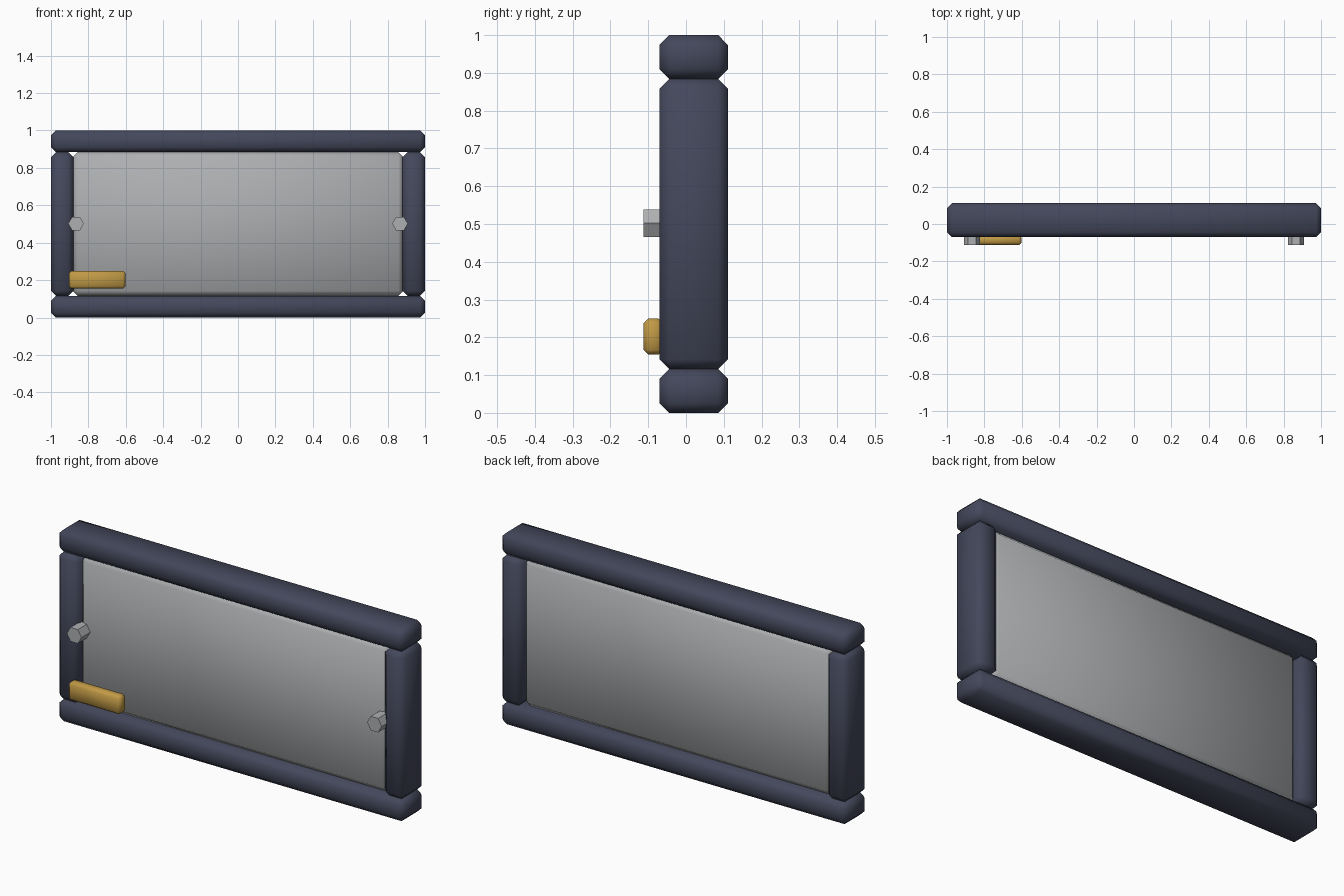
import bpy, bmesh, math

if "Cube" in bpy.data.objects:
    bpy.data.objects.remove(bpy.data.objects["Cube"])


def material(name, rgb):
    m = bpy.data.materials.new(name)
    m.diffuse_color = (*rgb, 1)
    m.use_nodes = True
    m.node_tree.nodes["Principled BSDF"].inputs["Base Color"].default_value = m.diffuse_color
    return m


NAVY = material("navy", (0.058, 0.064, 0.105))
GREY = material("light grey", (0.42, 0.43, 0.44))
GOLD = material("gold", (0.53, 0.32, 0.06))


def add_object(name, bm, mat, smooth):
    me = bpy.data.meshes.new(name)
    bm.to_mesh(me)
    bm.free()
    for p in me.polygons:
        p.use_smooth = smooth
    me.materials.append(mat)
    ob = bpy.data.objects.new(name, me)
    bpy.context.collection.objects.link(ob)
    return ob


def box(name, xs, ys, zs, bevel, mat):
    """Box between the given limits with single-step chamfers and soft shading."""
    bm = bmesh.new()
    bmesh.ops.create_cube(bm, size=1)
    for v in bm.verts:
        v.co = [lim[0] if c < 0 else lim[1] for c, lim in zip(v.co, (xs, ys, zs))]
    bmesh.ops.bevel(bm, geom=bm.edges[:], offset=bevel, segments=1,
                    affect='EDGES', profile=0.5)
    return add_object(name, bm, mat, True)


DEPTH = (-0.07, 0.111)
# Frame rails and stiles
box("bottom_rail", (-1, 1), DEPTH, (0, 0.116), 0.026, NAVY)
box("top_rail", (-1, 1), DEPTH, (0.884, 1), 0.026, NAVY)
box("left_stile", (-1, -0.88), DEPTH, (0.116, 0.884), 0.026, NAVY)
box("right_stile", (0.88, 1), DEPTH, (0.116, 0.884), 0.026, NAVY)

# Recessed panel filling the frame
box("panel", (-0.884, 0.884), (-0.04, 0.081), (0.116, 0.884), 0.026, GREY)

# Small plate on the lower left
box("corner_plate", (-0.904, -0.602), (-0.113, -0.06), (0.154, 0.25), 0.013, GOLD)

# Six-sided bolts at mid height
for side, x in (("left", -0.866), ("right", 0.866)):
    bm = bmesh.new()
    ring = [bm.verts.new((x + 0.042 * math.cos(i * math.pi / 3), -0.113,
                          0.502 + 0.042 * math.sin(i * math.pi / 3))) for i in range(6)]
    face = bm.faces.new(ring)
    ext = bmesh.ops.extrude_face_region(bm, geom=[face], use_keep_orig=True)
    for v in ext["geom"]:
        if isinstance(v, bmesh.types.BMVert):
            v.co.y = -0.03
    bmesh.ops.recalc_face_normals(bm, faces=bm.faces[:])
    add_object(side + "_bolt", bm, GREY, False)
